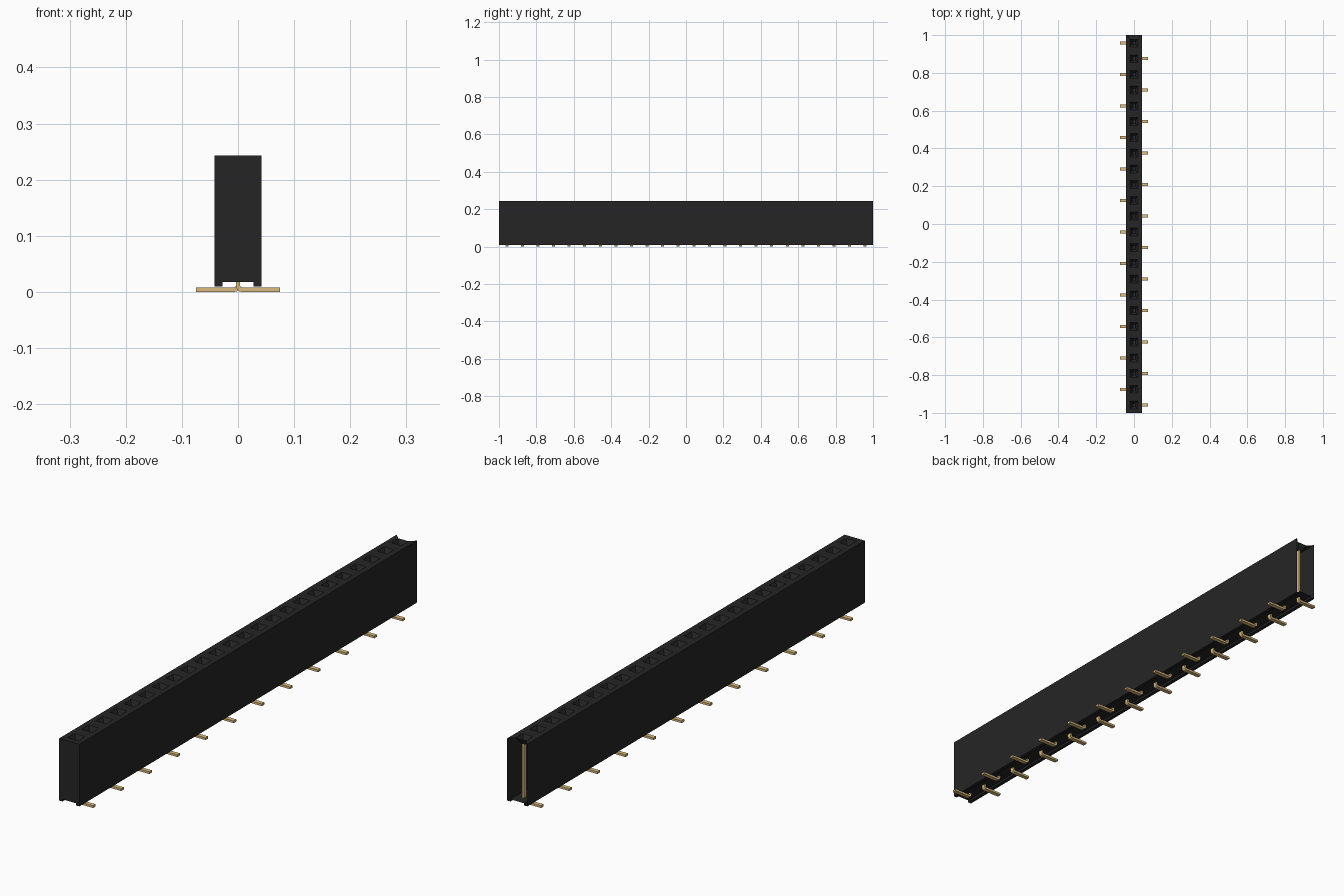
import bpy, bmesh

cube = bpy.data.objects.get("Cube")
if cube:
    bpy.data.objects.remove(cube, do_unlink=True)

COUNT = 24
PITCH = 2.0 / COUNT
HALF = PITCH / 2
TOP = 0.243


def material(name, rgb, metallic=0.0):
    m = bpy.data.materials.new(name)
    m.use_nodes = True
    m.diffuse_color = (*rgb, 1)
    bsdf = m.node_tree.nodes["Principled BSDF"]
    bsdf.inputs["Base Color"].default_value = (*rgb, 1)
    return m


black = material("black plastic", (0.0193, 0.0185, 0.0185))
gold = material("gold plating", (0.708, 0.504, 0.211))


def finish(name, bm, mat):
    bmesh.ops.remove_doubles(bm, verts=bm.verts, dist=1e-5)
    bmesh.ops.recalc_face_normals(bm, faces=bm.faces)
    me = bpy.data.meshes.new(name)
    bm.to_mesh(me)
    bm.free()
    me.materials.append(mat)
    ob = bpy.data.objects.new(name, me)
    bpy.context.collection.objects.link(ob)
    return ob


def face(bm, pts):
    return bm.faces.new([bm.verts.new(p) for p in pts])


def square(y, half, z):
    return [(-half, y - half, z), (half, y - half, z),
            (half, y + half, z), (-half, y + half, z)]


# Housing: thin shell with a grooved underside, closed at the front, open at the back
bm = bmesh.new()
profile = [(HALF, TOP), (HALF, 0.010), (0.028, 0.010), (0.028, 0.018),
           (-0.028, 0.018), (-0.028, 0.010), (-HALF, 0.010), (-HALF, TOP)]
ys = [-1 + PITCH * i for i in range(COUNT + 1)]
for y0, y1 in zip(ys, ys[1:]):
    for (xa, za), (xb, zb) in zip(profile, profile[1:]):
        face(bm, [(xa, y0, za), (xb, y0, zb), (xb, y1, zb), (xa, y1, za)])
face(bm, [(x, -1, z) for x, z in profile])

# Top: one tapered socket mouth per contact; the last rim stays open at the back
for i in range(COUNT):
    y = ys[i] + HALF
    rim = square(y, HALF, TOP)
    mouth = square(y, 0.021, TOP)
    floor = square(y, 0.009, TOP - 0.022)
    for k in range(4):
        n = (k + 1) % 4
        if not (i == COUNT - 1 and k == 2):
            face(bm, [rim[k], rim[n], mouth[n], mouth[k]])
        face(bm, [mouth[k], mouth[n], floor[n], floor[k]])
    face(bm, floor)
finish("housing", bm, black)

# Contacts: bent strips whose feet alternate sides
strip = [(0.0035, 0.220), (0.0035, 0.0115), (0.0045, 0.009), (0.007, 0.008),
         (0.075, 0.008), (0.075, 0.0), (0.006, 0.0), (0.001, 0.0015),
         (-0.002, 0.005), (-0.0035, 0.010), (-0.0035, 0.220)]
bm = bmesh.new()
for i in range(COUNT):
    y = ys[i] + HALF
    side = 1 if i % 2 == 0 else -1
    f = face(bm, [(side * x, y - 0.008, z) for x, z in strip])
    ext = bmesh.ops.extrude_face_region(bm, geom=[f], use_keep_orig=True)
    verts = [v for v in ext["geom"] if isinstance(v, bmesh.types.BMVert)]
    bmesh.ops.translate(bm, verts=verts, vec=(0, 0.016, 0))
finish("contacts", bm, gold)
